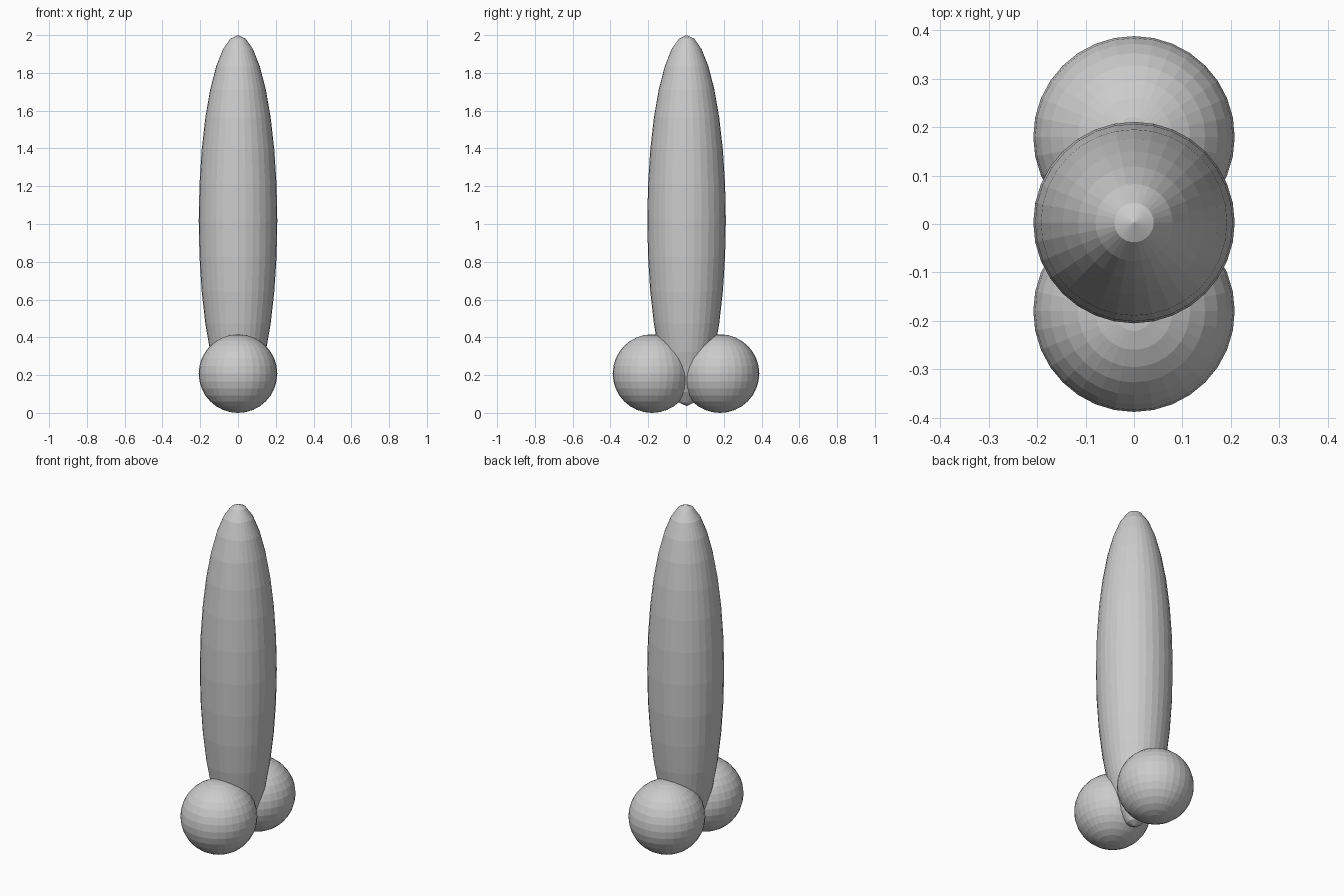
import bpy

if "Cube" in bpy.data.objects:
    bpy.data.objects.remove(bpy.data.objects["Cube"])

R = 0.208


def ball(name, loc, scale):
    bpy.ops.mesh.primitive_uv_sphere_add(segments=32, ring_count=16, radius=1, location=loc)
    ob = bpy.context.object
    ob.name = name
    ob.scale = scale
    return ob


# Tall ellipsoid column
ball("column", (0, 0.003, 1.018), (R, R, 0.982))

# Pair of round base balls, front and back
for name, side in (("front_base_ball", -1), ("back_base_ball", 1)):
    ball(name, (0, side * 0.18, R), (R, R, R))
